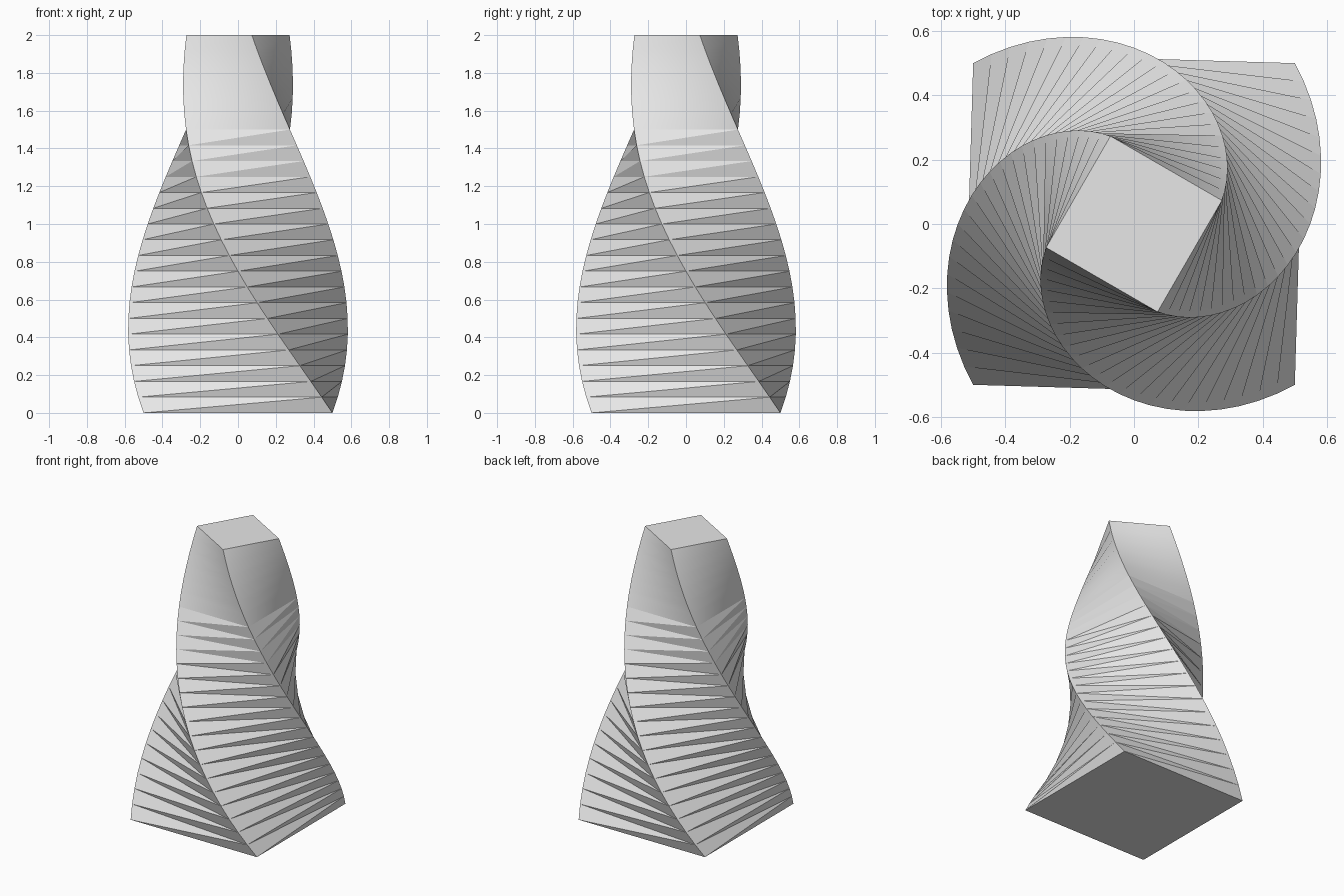
import bpy, bmesh
from math import radians, cos, sin

cube = bpy.data.objects.get("Cube")
if cube:
    bpy.data.objects.remove(cube, do_unlink=True)

HEIGHT, STEPS = 2.0, 24
TWIST = radians(-120)
BASE_HALF, TOP_SCALE = 0.5, 0.4

# Plain grey material
grey = bpy.data.materials.new("plain grey")
grey.use_nodes = True
colour = (0.8, 0.8, 0.8, 1)
grey.diffuse_color = colour
grey.node_tree.nodes["Principled BSDF"].inputs["Base Color"].default_value = colour


def ring(bm, t):
    """Square floor outline, turned and narrowed by its share of the height."""
    w = BASE_HALF * (1 + (TOP_SCALE - 1) * t)
    c, s = w * cos(TWIST * t), w * sin(TWIST * t)
    corners = ((-1, -1), (1, -1), (1, 1), (-1, 1))
    return [bm.verts.new((x * c - y * s, x * s + y * c, HEIGHT * t)) for x, y in corners]


# Twisted, tapering tower with folded walls
bm = bmesh.new()
rings = [ring(bm, i / STEPS) for i in range(STEPS + 1)]
for low, high in zip(rings, rings[1:]):
    for j in range(4):
        k = (j + 1) % 4
        bm.faces.new((low[j], low[k], high[k]))
        bm.faces.new((low[j], high[k], high[j]))

# Base and roof
bm.faces.new(rings[0][::-1])
bm.faces.new(rings[-1])

mesh = bpy.data.meshes.new("twisted_tower")
bm.to_mesh(mesh)
bm.free()
mesh.materials.append(grey)
tower = bpy.data.objects.new("twisted_tower", mesh)
bpy.context.collection.objects.link(tower)

# Smooth the shallow folds near the top, keep the deep ones crisp
bpy.ops.object.select_all(action="DESELECT")
tower.select_set(True)
bpy.context.view_layer.objects.active = tower
bpy.ops.object.shade_smooth_by_angle(angle=radians(30))
